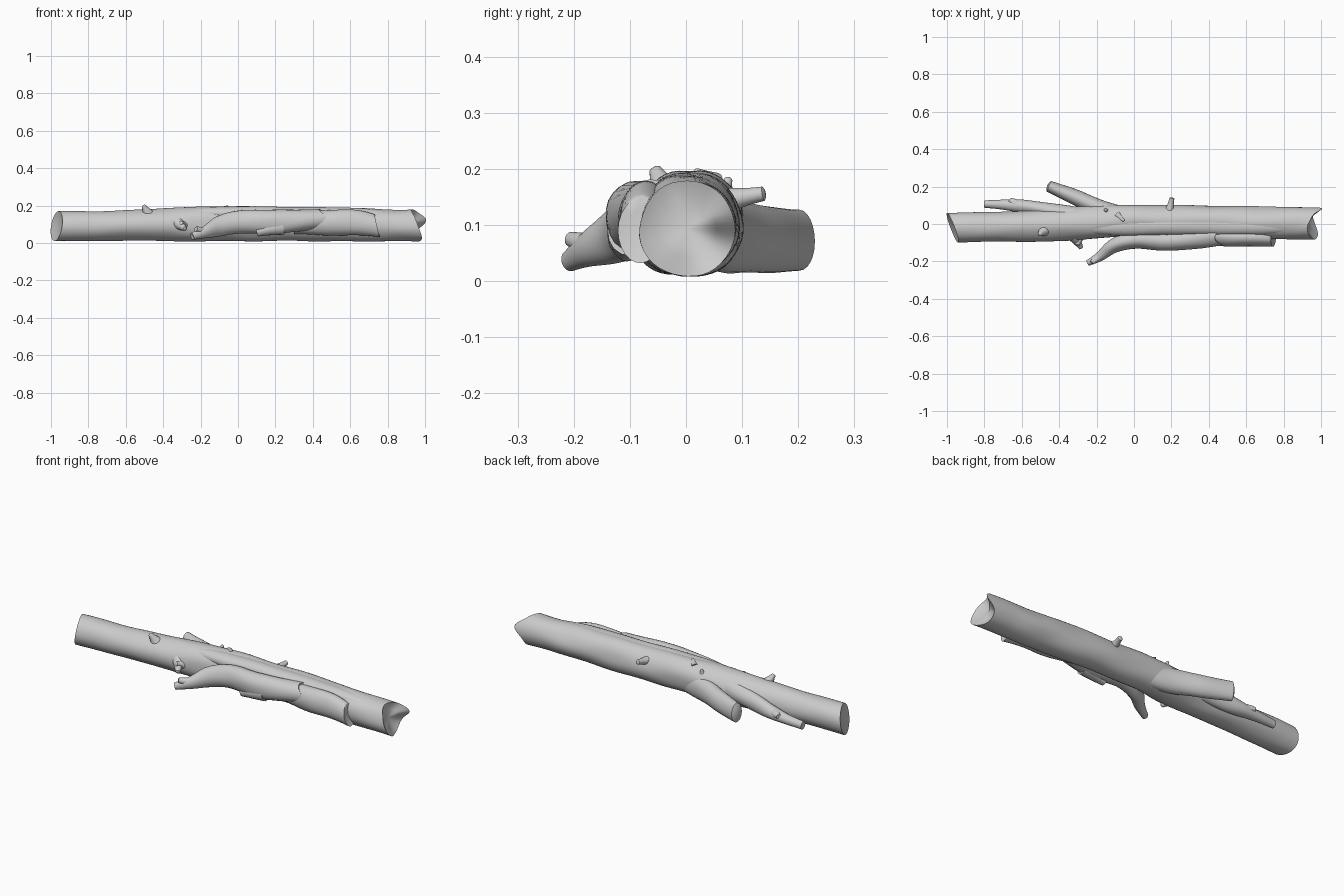
import bpy, bmesh, math
from mathutils import Vector, noise


def catmull(keys, t):
    """Smoothly interpolate key tuples (x, y, z, half width, half height)."""
    f = t * (len(keys) - 1)
    i = min(int(f), len(keys) - 2)
    u = f - i
    a, b, c, d = (keys[max(0, min(len(keys) - 1, i + k))] for k in (-1, 0, 1, 2))
    return [0.5 * (2 * q + (r - p) * u + (2 * p - 5 * q + 4 * r - s) * u * u
                   + (3 * q - p - 3 * r + s) * u ** 3) for p, q, r, s in zip(a, b, c, d)]


def limb(name, keys, rings=24, sides=24, rough=0.06, start=None, end=None,
         dents=(0.0, 0.0), fade=0.12):
    """Bumpy tube through the keys; start/end push the end rims along the axis by angle."""
    bm = bmesh.new()
    loops, centres, tangents = [], [], []
    for i in range(rings + 1):
        t = i / rings
        p = catmull(keys, t)
        c = Vector(p[:3])
        e = 0.01
        tan = (Vector(catmull(keys, min(1, t + e))[:3])
               - Vector(catmull(keys, max(0, t - e))[:3])).normalized()
        up = Vector((0, 0, 1)) if abs(tan.z) < 0.8 else Vector((1, 0, 0))
        side = up.cross(tan).normalized()
        up = tan.cross(side)
        loop = []
        for k in range(sides):
            ang = 2 * math.pi * k / sides
            d = side * (math.cos(ang) * p[3]) + up * (math.sin(ang) * p[4])
            q = c + d
            n = noise.noise(Vector((q.x * 5, q.y * 14, q.z * 14)))
            q = c + d * (1 + rough * n)
            if start and t < fade:
                q += tan * start(ang) * (1 - t / fade)
            if end and t > 1 - fade:
                q += tan * end(ang) * (1 - (1 - t) / fade)
            q.z = max(q.z, 0.003)
            loop.append(bm.verts.new(q))
        loops.append(loop)
        centres.append(c)
        tangents.append(tan)

    def bridge(a, b):
        for k in range(sides):
            bm.faces.new((a[k], a[(k + 1) % sides], b[(k + 1) % sides], b[k]))

    for a, b in zip(loops, loops[1:]):
        bridge(a, b)
    # broken end faces, inset and dented towards the middle
    for loop, tan, dent in ((loops[0], tangents[0], dents[0]),
                            (loops[-1], -tangents[-1], dents[1])):
        mid = sum((v.co for v in loop), Vector()) / sides
        inner = [bm.verts.new(v.co.lerp(mid, 0.4) + tan * dent * 0.7) for v in loop]
        bridge(loop, inner)
        tip = bm.verts.new(mid + tan * dent)
        for k in range(sides):
            bm.faces.new((inner[k], inner[(k + 1) % sides], tip))
    bmesh.ops.recalc_face_normals(bm, faces=bm.faces)
    me = bpy.data.meshes.new(name)
    bm.to_mesh(me)
    bm.free()
    ob = bpy.data.objects.new(name, me)
    bpy.context.collection.objects.link(ob)
    bpy.ops.object.select_all(action='DESELECT')
    ob.select_set(True)
    bpy.context.view_layer.objects.active = ob
    bpy.ops.object.shade_smooth_by_angle(angle=math.radians(45))
    return ob


def bump(ang, at, width):
    d = (ang - at + math.pi) % (2 * math.pi) - math.pi
    return math.exp(-(d / width) ** 2)


# main trunk with a slanted left end and a splintered, notched right end
limb("trunk", [
    (-0.97, -0.020, 0.090, 0.080, 0.079), (-0.70, -0.014, 0.092, 0.080, 0.079),
    (-0.42, -0.004, 0.097, 0.086, 0.085), (-0.20, 0.010, 0.102, 0.090, 0.092),
    (0.02, 0.022, 0.103, 0.080, 0.092), (0.30, 0.018, 0.100, 0.082, 0.090),
    (0.60, 0.008, 0.098, 0.086, 0.088), (0.95, 0.002, 0.093, 0.085, 0.085)],
    rings=90, sides=40, dents=(0.012, 0.035), fade=0.035,
    start=lambda a: -0.028 * math.cos(a) + 0.012 * math.sin(a),
    end=lambda a: 0.055 * bump(a, 0.35, 0.5) + 0.035 * bump(a, 4.0, 0.9)
    - 0.025 * bump(a, 1.9, 0.6))

# large front branch, hugging the trunk and bending out to a tip
limb("front_branch", [
    (-0.245, -0.208, 0.036, 0.017, 0.020), (-0.18, -0.172, 0.058, 0.026, 0.032),
    (-0.10, -0.112, 0.090, 0.040, 0.054), (0.02, -0.082, 0.110, 0.048, 0.064),
    (0.18, -0.088, 0.112, 0.058, 0.064), (0.33, -0.076, 0.120, 0.056, 0.060),
    (0.455, -0.062, 0.130, 0.050, 0.052)],
    rings=50, rough=0.12, dents=(0.004, 0.01),
    end=lambda a: 0.02 * math.sin(a * 2 + 1))
limb("front_branch_spur", [
    (0.24, -0.10, 0.09, 0.04, 0.045), (0.16, -0.105, 0.075, 0.034, 0.034),
    (0.10, -0.105, 0.058, 0.022, 0.024)], rings=10, sides=16)
limb("front_tip_fork", [
    (-0.17, -0.165, 0.06, 0.022, 0.026), (-0.205, -0.19, 0.07, 0.018, 0.018),
    (-0.225, -0.207, 0.075, 0.012, 0.013)], rings=8, sides=14)

# split bark slab on the front right
limb("front_slab", [
    (0.30, -0.045, 0.105, 0.040, 0.060), (0.48, -0.068, 0.108, 0.048, 0.066),
    (0.62, -0.074, 0.108, 0.046, 0.068), (0.745, -0.080, 0.090, 0.040, 0.056)],
    rings=26, rough=0.12, dents=(0, 0.006), end=lambda a: -0.022 * math.sin(a))

# thin raised bark layer on the top
limb("top_bark", [
    (-0.30, -0.02, 0.150, 0.03, 0.030), (-0.05, -0.015, 0.158, 0.045, 0.037),
    (0.30, -0.01, 0.155, 0.05, 0.037), (0.60, -0.015, 0.150, 0.045, 0.037),
    (0.88, -0.02, 0.140, 0.03, 0.030)], rings=40, rough=0.15)

# broad back branch sweeping out to the left
limb("back_branch", [
    (0.02, 0.030, 0.085, 0.045, 0.060), (-0.16, 0.076, 0.080, 0.046, 0.064),
    (-0.32, 0.145, 0.073, 0.040, 0.058), (-0.455, 0.202, 0.072, 0.031, 0.055)],
    rings=28, rough=0.08, dents=(0, -0.01))

# peeling strip along the back left side
limb("back_strip", [
    (-0.28, 0.050, 0.110, 0.036, 0.055), (-0.46, 0.076, 0.092, 0.036, 0.050),
    (-0.60, 0.096, 0.076, 0.036, 0.038), (-0.70, 0.104, 0.064, 0.028, 0.028),
    (-0.80, 0.106, 0.056, 0.020, 0.022)],
    rings=32, rough=0.2, dents=(0, 0.004))
limb("strip_nub", [
    (-0.60, 0.09, 0.08, 0.03, 0.03), (-0.645, 0.116, 0.08, 0.022, 0.02),
    (-0.665, 0.130, 0.08, 0.012, 0.012)], rings=8, sides=14)

# small broken twigs and knots: base, tip, base radius, tip radius
twigs = [
    ("back_twig", (0.19, 0.075, 0.145), (0.203, 0.138, 0.156), 0.023, 0.013),
    ("top_twig", (-0.48, -0.035, 0.155), (-0.505, -0.055, 0.199), 0.032, 0.011),
    ("front_twig", (-0.32, -0.065, 0.105), (-0.283, -0.128, 0.076), 0.034, 0.012),
    ("front_twig_nub", (-0.29, -0.075, 0.095), (-0.305, -0.112, 0.108), 0.022, 0.012),
    ("top_knot", (-0.09, 0.050, 0.175), (-0.055, 0.018, 0.194), 0.020, 0.008),
    ("small_knot", (-0.15, 0.070, 0.165), (-0.15, 0.076, 0.182), 0.014, 0.007),
]
for name, a, b, ra, rb in twigs:
    a, b = Vector(a), Vector(b)
    m = a.lerp(b, 0.55)
    limb(name, [(*a, ra, ra), (*m, (ra + rb) * 0.45, (ra + rb) * 0.45), (*b, rb, rb)],
         rings=8, sides=14, dents=(0, -0.004))
